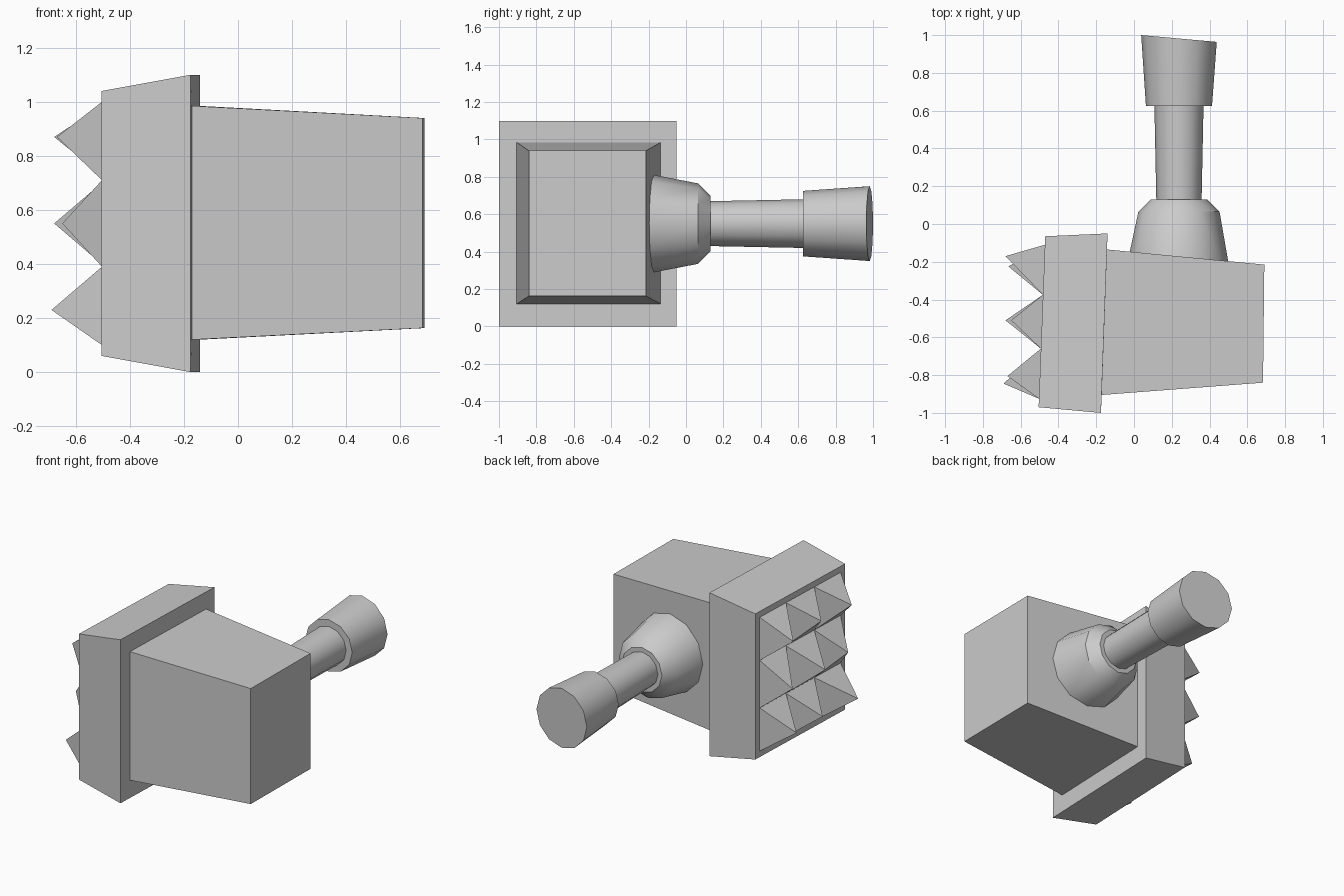
import bpy, bmesh, math

if "Cube" in bpy.data.objects:
    bpy.data.objects.remove(bpy.data.objects["Cube"])


def make_object(name, bm, smooth=None):
    bmesh.ops.recalc_face_normals(bm, faces=bm.faces)
    mesh = bpy.data.meshes.new(name)
    bm.to_mesh(mesh)
    bm.free()
    obj = bpy.data.objects.new(name, mesh)
    bpy.context.collection.objects.link(obj)
    if smooth:
        bpy.ops.object.select_all(action='DESELECT')
        obj.select_set(True)
        bpy.context.view_layer.objects.active = obj
        bpy.ops.object.shade_smooth_by_angle(angle=math.radians(smooth))
    return obj


def skin(bm, rings, cap_start=True, cap_end=True):
    """Bridge successive rings of points with quads."""
    loops = [[bm.verts.new(p) for p in ring] for ring in rings]
    for a, b in zip(loops, loops[1:]):
        n = len(a)
        for i in range(n):
            j = (i + 1) % n
            bm.faces.new((a[i], a[j], b[j], b[i]))
    if cap_start:
        bm.faces.new(loops[0])
    if cap_end:
        bm.faces.new(loops[-1])


def rectangle(front, back, z0, z1):
    return [(*front, z0), (*back, z0), (*back, z1), (*front, z1)]


# Mallet head: flared striking plate stepping in to a tapered block
bm = bmesh.new()
skin(bm, [
    rectangle((-0.505, -0.97), (-0.47, -0.065), 0.06, 1.04),
    rectangle((-0.175, -1.0), (-0.14, -0.05), 0.0, 1.10),
    rectangle((-0.171, -0.905), (-0.143, -0.135), 0.12, 0.985),
    rectangle((0.683, -0.84), (0.69, -0.215), 0.163, 0.94),
])
make_object("mallet_head", bm)

# Grid of slightly irregular pyramid spikes on the striking plate
base_y = (-0.925, -0.66, -0.375, -0.11)
base_z = (0.10, 0.39, 0.71, 1.0)
apex_z = (0.23, 0.55, 0.87)
apex_xy = (
    ((-0.69, -0.845), (-0.66, -0.51), (-0.665, -0.225)),
    ((-0.65, -0.795), (-0.68, -0.51), (-0.675, -0.17)),
    ((-0.67, -0.805), (-0.65, -0.51), (-0.68, -0.17)),
)


def plate_x(y):
    return -0.505 + (y + 0.97) * 0.0387


bm = bmesh.new()
for r in range(3):
    for c in range(3):
        y0, y1 = base_y[c], base_y[c + 1]
        base = [bm.verts.new(p) for p in rectangle(
            (plate_x(y0), y0), (plate_x(y1), y1), base_z[r], base_z[r + 1])]
        tip = bm.verts.new((*apex_xy[r][c], apex_z[r]))
        for i in range(4):
            bm.faces.new((base[i], base[(i + 1) % 4], tip))
make_object("spikes", bm)

# Handle: twelve-sided turned profile of (radius, y, slant of the ring)
profile = (
    (0.262, -0.18, -0.096),   # socket base, following the block side
    (0.215, 0.065, 0),
    (0.15, 0.13, 0),          # socket rim
    (0.12, 0.13, 0),          # shaft
    (0.13, 0.625, 0),
    (0.175, 0.625, 0),        # grip
    (0.20, 0.982, -0.09),     # slanted grip end
)
bm = bmesh.new()
rings = []
for radius, y, slant in profile:
    ring = []
    for i in range(12):
        a = math.tau * i / 12
        dx = radius * math.cos(a)
        ring.append((0.238 + dx, y + slant * dx, 0.55 + radius * math.sin(a)))
    rings.append(ring)
skin(bm, rings, cap_start=False)
make_object("handle", bm, smooth=34)
